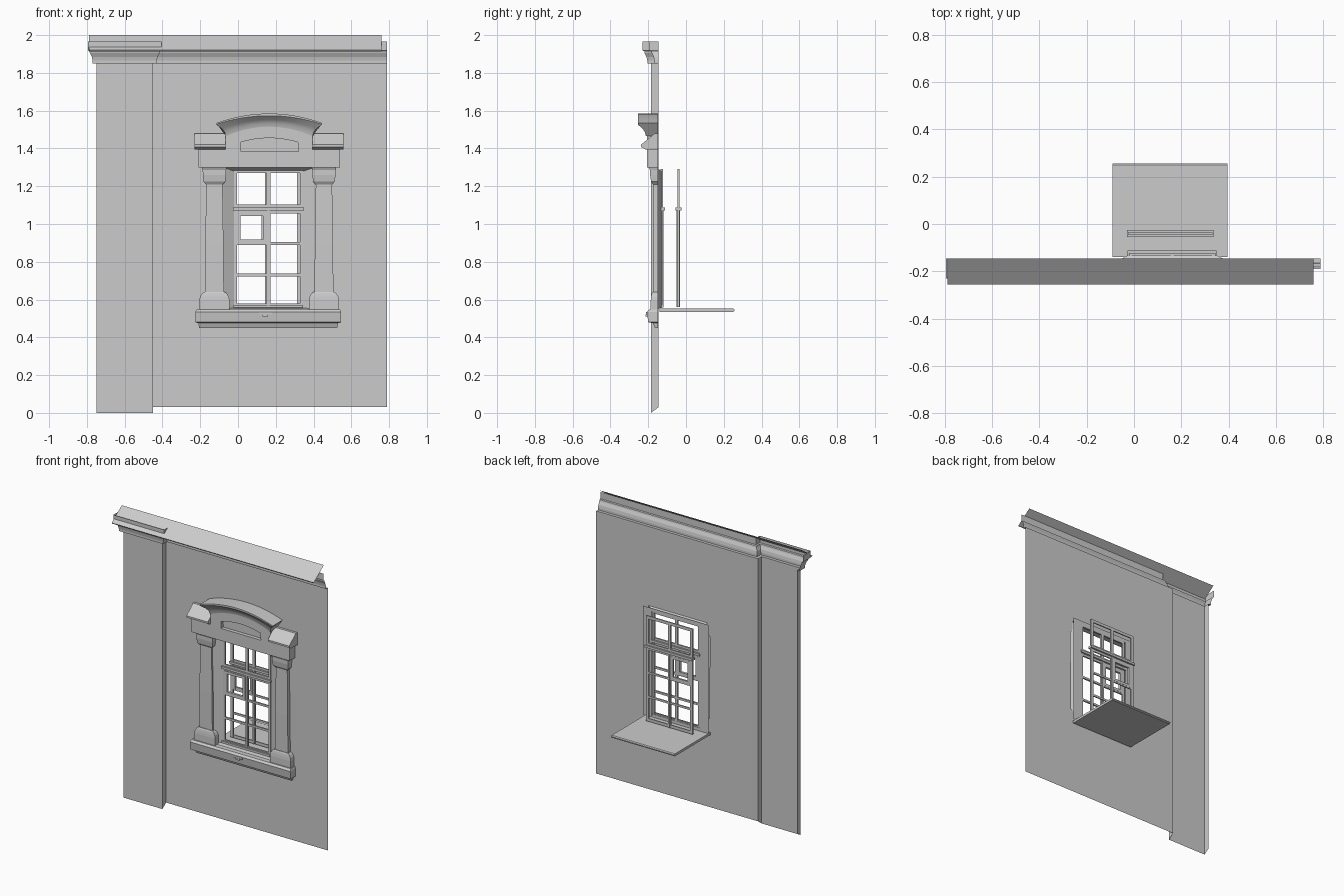
import bpy

cube = bpy.data.objects.get("Cube")
if cube:
    bpy.data.objects.remove(cube, do_unlink=True)

grey = bpy.data.materials.new("plaster grey")
grey.use_nodes = True
grey.diffuse_color = (0.6, 0.6, 0.6, 1)
grey.node_tree.nodes["Principled BSDF"].inputs["Base Color"].default_value = (0.6, 0.6, 0.6, 1)

MID = 0.165      # window axis
WALL = -0.145    # wall plane
BACK = -0.148    # back of the applied trim


def build(name, verts, faces):
    mesh = bpy.data.meshes.new(name)
    mesh.from_pydata(verts, [], faces)
    mesh.materials.append(grey)
    obj = bpy.data.objects.new(name, mesh)
    bpy.context.collection.objects.link(obj)
    return obj


def smooth(obj):
    bpy.ops.object.select_all(action='DESELECT')
    obj.select_set(True)
    bpy.context.view_layer.objects.active = obj
    bpy.ops.object.shade_smooth_by_angle()


def skin(name, rows, closed=False, caps=False):
    """Sheet of quads through rows of points."""
    n = len(rows[0])
    verts = [p for row in rows for p in row]
    faces = []
    for r in range(len(rows) - 1):
        for i in range(n if closed else n - 1):
            j = (i + 1) % n
            faces.append((r * n + i, r * n + j, (r + 1) * n + j, (r + 1) * n + i))
    if caps:
        faces.append(tuple(reversed(range(n))))
        faces.append(tuple(range(len(verts) - n, len(verts))))
    return build(name, verts, faces)


def rect(x0, x1, z0, z1, y):
    return [(x0, y, z0), (x1, y, z0), (x1, y, z1), (x0, y, z1)]


def stack(name, cx, levels, back=BACK):
    """Block against the wall from levels of half width, front y and height."""
    rows = [[(cx - w, back, z), (cx - w, y, z), (cx + w, y, z), (cx + w, back, z)]
            for w, y, z in levels]
    return skin(name, rows, closed=True, caps=True)


def prism_y(name, outline, y0, y1):
    """Outline in x and z, anticlockwise from the front, given depth."""
    return skin(name, [[(x, y1, z) for x, z in outline], [(x, y0, z) for x, z in outline]],
                closed=True, caps=True)


def prism_x(name, outline, x0, x1):
    return skin(name, [[(x0, y, z) for y, z in outline], [(x1, y, z) for y, z in outline]],
                closed=True, caps=True)


def bars(name, boxes):
    """Several boxes (x0, x1, y0, y1, z0, z1) in one object."""
    verts, faces = [], []
    for x0, x1, y0, y1, z0, z1 in boxes:
        b = len(verts)
        verts += rect(x0, x1, z0, z1, y0) + rect(x0, x1, z0, z1, y1)
        faces += [(b, b + 1, b + 2, b + 3), (b + 7, b + 6, b + 5, b + 4)]
        for i in range(4):
            j = (i + 1) % 4
            faces.append((b + j, b + i, b + 4 + i, b + 4 + j))
    return build(name, verts, faces)


def arch(w, z_end, z_mid, steps=16):
    """Shallow arch from left to right as x, z pairs."""
    ts = [2 * i / steps - 1 for i in range(steps + 1)]
    return [(MID + w * t, z_mid - (z_mid - z_end) * t * t) for t in ts]


# Wall sheet with its opening, and the projecting strip at the side
skin("wall", [rect(-0.45, 0.79, 0.03, 1.85, WALL), rect(-0.157, 0.49, 0.5, 1.39, WALL)], closed=True)
skin("corner_pilaster",
     [[(-0.75, WALL, z + lift), (-0.75, -0.185, z), (-0.45, -0.185, z), (-0.45, WALL, z + lift)]
      for z, lift in ((0, 0.03), (1.85, 0))])

# Cornice moulding mitred around the pilaster, with a sloping roof sheet
profile = [(0, 1.85), (0.02, 1.85), (0.02, 1.865), (0.024, 1.885), (0.034, 1.905),
           (0.036, 1.915), (0.045, 1.918), (0.045, 1.965)]
skin("cornice", [[(-0.75 - d, WALL, z), (-0.75 - d, -0.185 - d, z), (-0.45 + d, -0.185 - d, z),
                  (-0.45 + d, WALL - d, z), (0.79, WALL - d, z)] for d, z in profile])
skin("cornice_roof", [[(-0.79, y, z), (0.76, y, z)]
                      for y, z in ((-0.25, 1.913), (-0.255, 1.92), (-0.145, 2.0))])

# Window surround: sill, pedestals, columns and capitals
stack("outer_sill", 0.16, [(0.365, -0.165, 0.45), (0.37, -0.175, 0.475), (0.385, -0.2, 0.48),
                           (0.385, -0.207, 0.535), (0.38, -0.195, 0.548)])
bars("sill_ornament", [(0.11, 0.18, -0.212, -0.203, 0.52, 0.535),
                       (0.13, 0.16, -0.214, -0.203, 0.51, 0.522)])
for side, s in (("right", -1), ("left", 1)):
    cx = MID + s * 0.29
    stack(side + "_pedestal", cx, [(0.08, -0.187, 0.545), (0.08, -0.187, 0.595), (0.076, -0.185, 0.615),
                                   (0.066, -0.182, 0.632), (0.055, -0.178, 0.64)])
    stack(side + "_column", cx, [(0.05, -0.174, 0.638), (0.048, -0.176, 0.9), (0.043, -0.172, 1.215)])
    stack(side + "_capital", cx, [(0.045, -0.175, 1.21), (0.058, -0.185, 1.225), (0.061, -0.19, 1.26),
                                  (0.062, -0.19, 1.285), (0.066, -0.198, 1.302)])
    bx = MID + s * 0.312
    prism_x(side + "_shoulder_block",
            [(BACK, 1.395), (BACK, 1.48), (-0.165, 1.48), (-0.238, 1.42), (-0.238, 1.408), (-0.215, 1.395)],
            bx - 0.082, bx + 0.082)

# Entablature with an arched recess
outline = [(-0.21, 1.3), (0.54, 1.3), (0.54, 1.4), (0.395, 1.4)]
outline += arch(0.23, 1.475, 1.525)[::-1] + [(-0.065, 1.4), (-0.21, 1.4)]
entablature = prism_y("entablature", outline, -0.207, BACK)
cutter = prism_y("recess_cutter", [(0.015, 1.385), (0.32, 1.385)] + arch(0.152, 1.432, 1.455)[::-1],
                 -0.25, -0.182)
cutter.hide_render = True
cut = entablature.modifiers.new("recess", 'BOOLEAN')
cut.operation = 'DIFFERENCE'
cut.solver = 'EXACT'
cut.object = cutter
bpy.context.view_layer.objects.active = entablature
bpy.ops.object.modifier_apply(modifier="recess")
bpy.data.objects.remove(cutter, do_unlink=True)

# Arched hood flaring out over the entablature
hood = [(0.23, 1.465, 1.515, BACK), (0.23, 1.465, 1.515, -0.212), (0.235, 1.485, 1.535, -0.217),
        (0.25, 1.505, 1.553, -0.23), (0.275, 1.522, 1.567, -0.25), (0.28, 1.528, 1.573, -0.255),
        (0.28, 1.535, 1.585, -0.255), (0.28, 1.535, 1.585, BACK)]
hood_rows = [[(x, y, z) for x, z in arch(w, a, b)] for w, a, b, y in hood]
smooth(skin("arched_hood", hood_rows))
build("hood_ends", [r[0] for r in hood_rows] + [r[-1] for r in hood_rows],
      [tuple(reversed(range(8))), tuple(range(8, 16))])

# Splayed reveal and the flat board behind it
skin("reveal", [rect(-0.085, 0.415, 0.545, 1.302, -0.165), rect(-0.075, 0.405, 0.55, 1.3, -0.16),
                rect(-0.022, 0.345, 0.556, 1.28, -0.13)], closed=True)
skin("frame_board", [rect(-0.09, 0.41, 0.55, 1.305, -0.117), rect(-0.022, 0.345, 0.56, 1.282, -0.117)],
     closed=True)


# Outer and inner casement windows
def window(name, x0, x1, y0, y1, stile):
    bottom, top, mid = 0.56, 1.29, (x0 + x1) / 2
    boxes = [(x0, x0 + stile, y0, y1, bottom, top), (x1 - stile, x1, y0, y1, bottom, top),
             (mid - 0.01, mid + 0.01, y0, y1, bottom, top)]
    for z, h in ((0.57, 0.01), (0.73, 0.007), (0.897, 0.007), (1.063, 0.008), (1.095, 0.008), (1.28, 0.01)):
        boxes.append((x0, x1, y0 + 0.001, y1 - 0.001, z - h, z + h))
    # small hinged vent sash
    a, b, lo, hi, t = x0 + stile, mid - 0.01, 0.9, 1.06, 0.018
    boxes += [(a, a + t, y0 - 0.004, y1, lo, hi), (b - t, b, y0 - 0.004, y1, lo, hi),
              (a, b, y0 - 0.003, y1, lo, lo + t), (a, b, y0 - 0.003, y1, hi - t, hi)]
    # projecting transom and meeting bead
    boxes += [(x0 - 0.005, x1 + 0.005, y0 - 0.01, y1 + 0.01, 1.072, 1.088),
              (mid - 0.005, mid + 0.005, y0 - 0.005, y1 + 0.003, bottom, 1.072)]
    bars(name, boxes)


window("outer_window", -0.022, 0.345, -0.135, -0.122, 0.016)
window("inner_window", -0.025, 0.332, -0.045, -0.035, 0.02)
bars("window_drip_rail", [(-0.025, 0.345, -0.145, -0.12, 0.558, 0.572)])

# Deep inner sill board with a rounded nose
prism_x("inner_sill", [(-0.14, 0.535), (-0.14, 0.552), (0.25, 0.552), (0.257, 0.547), (0.257, 0.54),
                       (0.25, 0.535)][::-1], -0.09, 0.395)

# Consistent outward normals on the closed prisms
import bmesh
for name in ("inner_sill", "left_shoulder_block", "right_shoulder_block", "entablature"):
    mesh = bpy.data.objects[name].data
    bm = bmesh.new()
    bm.from_mesh(mesh)
    bmesh.ops.recalc_face_normals(bm, faces=bm.faces)
    bm.to_mesh(mesh)
    bm.free()
